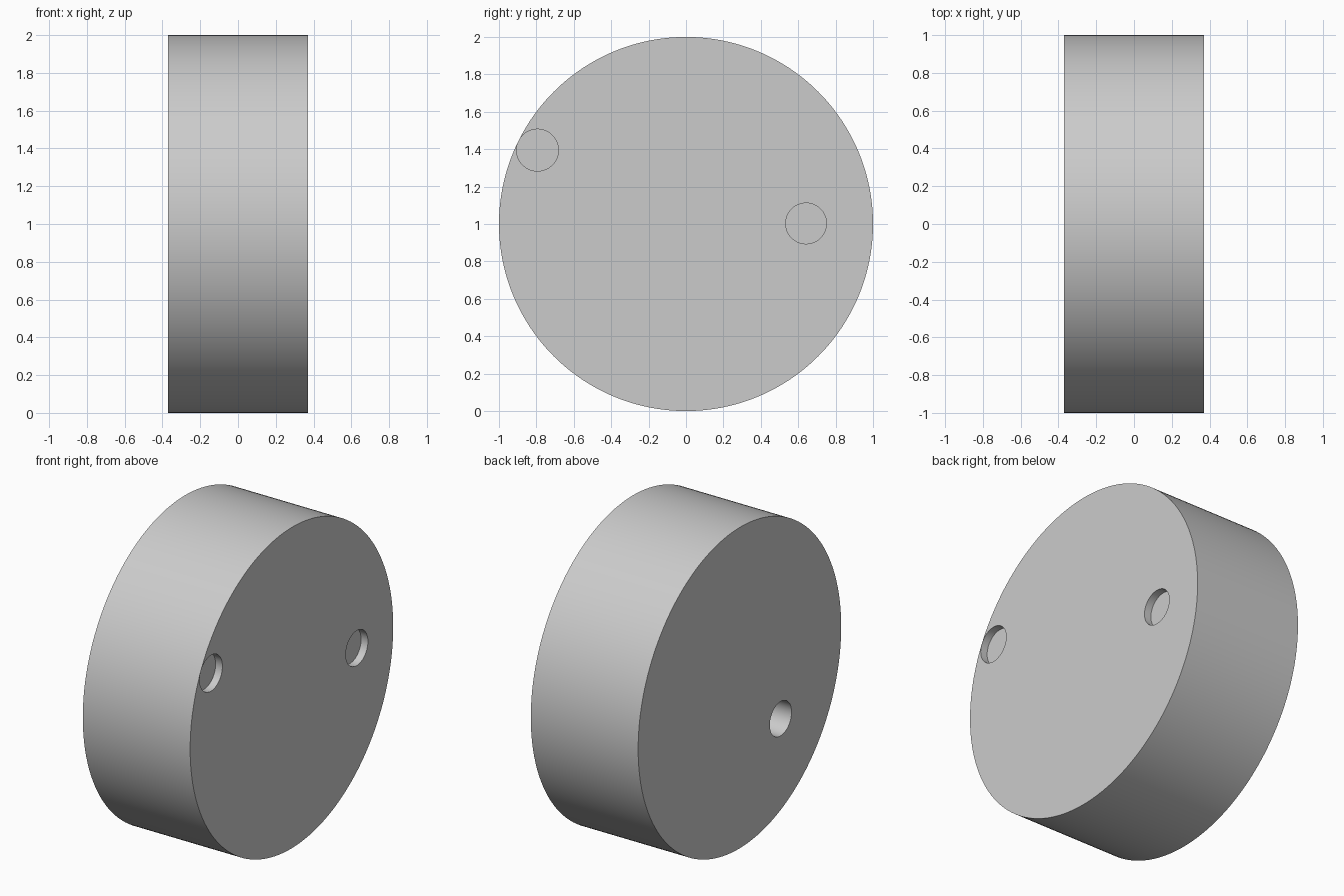
import bpy
from math import pi, radians

if "Cube" in bpy.data.objects:
    bpy.data.objects.remove(bpy.data.objects["Cube"])

HALF = 0.37  # half the disc thickness along x


def cylinder_x(name, radius, x0, x1, y, z, sides):
    bpy.ops.mesh.primitive_cylinder_add(
        vertices=sides, radius=radius, depth=x1 - x0,
        location=((x0 + x1) / 2, y, z), rotation=(0, pi / 2, 0))
    obj = bpy.context.object
    obj.name = name
    return obj


# Thick disc standing on its rim
disc = cylinder_x("disc", 1.0, -HALF, HALF, 0, 1, 192)

# Two shallow sockets on the right face, one deep bore on the left face
holes = [
    ("rim_socket", 0.112, HALF - 0.047, HALF + 0.1, -0.794, 1.395),
    ("inner_socket", 0.109, HALF - 0.047, HALF + 0.1, 0.642, 1.003),
    ("deep_bore", 0.107, -HALF - 0.1, 0.03, -0.404, 0.654),
]
cutters = [cylinder_x(*h, 64) for h in holes]
bpy.ops.object.select_all(action='DESELECT')
disc.select_set(True)
bpy.context.view_layer.objects.active = disc
for cutter in cutters:
    mod = disc.modifiers.new(cutter.name, 'BOOLEAN')
    mod.operation = 'DIFFERENCE'
    mod.solver = 'EXACT'
    mod.object = cutter
    bpy.ops.object.modifier_apply(modifier=mod.name)
    bpy.data.objects.remove(cutter)

# Smooth round walls, crisp edges
bpy.ops.object.shade_smooth_by_angle(angle=radians(30))
